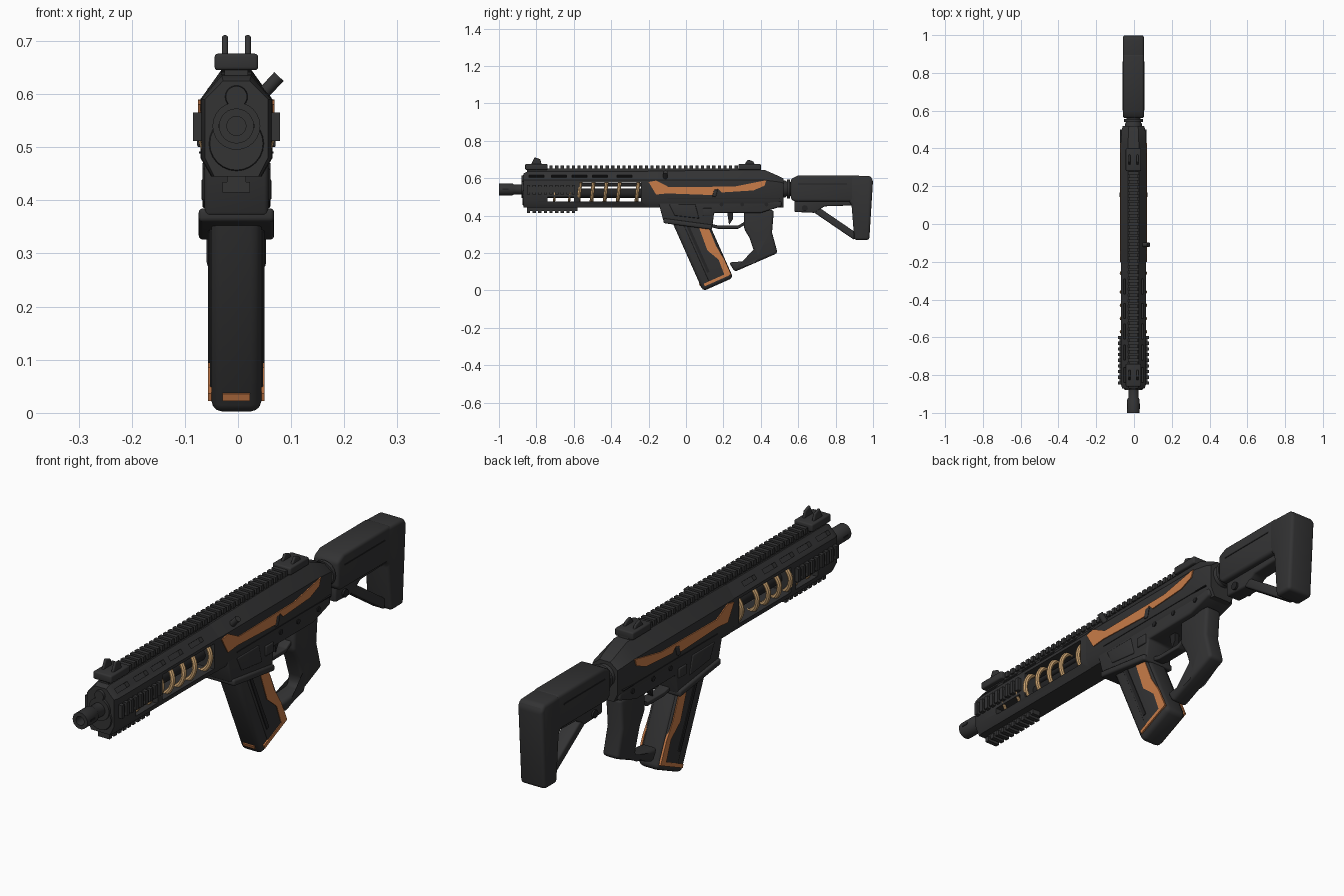
import bpy, bmesh, math
from mathutils import Vector

if "Cube" in bpy.data.objects:
    bpy.data.objects.remove(bpy.data.objects["Cube"])

# Shared dimensions: half widths, axis heights, plate thickness and magazine rake
GUARD, RECEIVER, LOWER, MAGAZINE, STOCK = .066, .068, .06, .047, .056
BORE, SKIN = .54, .004
RAKE = math.radians(24)
parts, cutters = [], []


def material(name, *rgb):
    mat = bpy.data.materials.new(name)
    mat.use_nodes = True
    mat.diffuse_color = (*rgb, 1)
    mat.node_tree.nodes["Principled BSDF"].inputs["Base Color"].default_value = (*rgb, 1)
    return mat


GREY = material("charcoal grey", .033, .033, .034)
BLACK = material("soft black", .017, .017, .018)
ORANGE = material("burnt orange", .58, .2, .065)
TAN = material("pale bronze", .62, .38, .17)


def add(name, bm, mat, bevel=0):
    bmesh.ops.recalc_face_normals(bm, faces=bm.faces)
    mesh = bpy.data.meshes.new(name)
    bm.to_mesh(mesh)
    bm.free()
    mesh.materials.append(mat)
    part = bpy.data.objects.new(name, mesh)
    bpy.context.collection.objects.link(part)
    if bevel:
        mod = part.modifiers.new("bevel", 'BEVEL')
        mod.width, mod.segments, mod.limit_method = bevel, 3, 'ANGLE'
    parts.append(part)
    return part


def loft(name, stations, mat):
    """Skin a row of (y, [(x, z)...]) sections and cap both ends."""
    bm = bmesh.new()
    rings = [[bm.verts.new((x, y, z)) for x, z in points] for y, points in stations]
    for near, far in zip(rings, rings[1:]):
        for i in range(len(near)):
            bm.faces.new((near[i - 1], near[i], far[i], far[i - 1]))
    bm.faces.new(rings[0])
    bm.faces.new(rings[-1])
    return add(name, bm, mat)


def lathe(name, profile, height, mat, sides=24):
    """Turn (y, radius) points about a lengthwise axis."""
    turns = [math.tau * i / sides for i in range(sides)]
    return loft(name, [(y, [(r * math.cos(t), height + r * math.sin(t)) for t in turns])
                       for y, r in profile], mat)


def prism(name, profile, start, end, mat, bevel=0):
    """Extrude a (y, z) outline sideways."""
    bm = bmesh.new()
    face = bm.faces.new([bm.verts.new((start, y, z)) for y, z in profile])
    grown = bmesh.ops.extrude_face_region(bm, geom=[face])["geom"]
    bmesh.ops.translate(bm, vec=(end - start, 0, 0),
                        verts=[v for v in grown if isinstance(v, bmesh.types.BMVert)])
    return add(name, bm, mat, bevel)


def slab(name, profile, half, mat=GREY, bevel=0):
    return prism(name, profile, -half, half, mat, bevel)


def pair(name, profile, inner, outer, mat=GREY, bevel=0):
    prism("left_" + name, profile, inner, outer, mat, bevel)
    prism("right_" + name, profile, -inner, -outer, mat, bevel)


def plate(name, profile, surface, mat):
    pair(name, profile, surface - SKIN, surface + SKIN, mat)


def rect(back, front, low, high):
    return [(back, low), (front, low), (front, high), (back, high)]


def strip(path, thickness):
    return path + [(y, z + thickness) for y, z in reversed(path)]


def raked(profile):
    """Place (across, down) points in the tilted frame of the magazine."""
    return [(-.08 + a * math.cos(RAKE) + d * math.sin(RAKE),
             .38 + a * math.sin(RAKE) - d * math.cos(RAKE)) for a, d in profile]


def rod(name, start, end, radius, mat):
    start, end = Vector(start), Vector(end)
    bm = bmesh.new()
    bmesh.ops.create_cone(bm, cap_ends=True, segments=16, radius1=radius, radius2=radius,
                          depth=(end - start).length)
    part = add(name, bm, mat)
    part.location = (start + end) / 2
    part.rotation_euler = (end - start).to_track_quat('Z', 'Y').to_euler()


def cut(target, cutter):
    parts.remove(cutter)
    cutters.append(cutter)
    cutter.hide_render = True
    mod = target.modifiers.new("cut", 'BOOLEAN')
    mod.object, mod.operation, mod.solver = cutter, 'DIFFERENCE', 'EXACT'


def section(width, top, shoulder=.59):
    """Eight-sided body section with a sloped roof and a tapered keel."""
    half = [(width * .42, top), (width, shoulder), (width, .48), (width * .7, .445)]
    return half + [(-x, z) for x, z in reversed(half)]


# Barrel, muzzle and gas plug
lathe("muzzle_device", [(-.87, .027), (-.92, .027), (-.93, .033), (-1, .033), (-1, .018), (-.93, .018)], BORE, GREY)
plate("muzzle_slot", rect(-.98, -.95, BORE - SKIN, BORE + SKIN), .03, BLACK)
lathe("muzzle_collar", [(-.86, .045), (-.88, .045)], BORE, GREY)
lathe("gas_plug", [(-.85, .024), (-.88, .02)], .595, GREY)
lathe("front_cap", [(-.86, .055), (-.875, .05)], .507, GREY)
lathe("inner_barrel", [(-.86, .026), (-.2, .026)], .52, BLACK)
lathe("gas_tube", [(-.86, .01), (-.2, .01)], .565, BLACK)

# Handguard with side windows and shoulder slots
guard = loft("handguard", [(-.87, section(GUARD * .9, .625)), (-.85, section(GUARD, .635)),
                           (-.2, section(GUARD, .635))], GREY)
cut(guard, slab("window_cutter", rect(-.57, -.24, .475, .578), .2))
cut(guard, slab("front_window_cutter", rect(-.74, -.6, .475, .5), .2))
for side in (1, -1):
    for y in (-.8, -.68, -.57, -.46, -.33):
        slot = slab("slot_cutter", rect(-.04, .04, -.018, .018), .009)
        slot.location = (side * .048, y, .612)
        slot.rotation_euler.y = side * math.radians(50)
        cut(guard, slot)

# Coils inside the handguard windows
for y in (-.7, -.62, -.57, -.5, -.43, -.36, -.26):
    bpy.ops.mesh.primitive_torus_add(major_segments=32, minor_segments=8, major_radius=.063,
                                     minor_radius=.006 if y < -.6 else .01, location=(0, y, .526),
                                     rotation=(math.radians(84), 0, 0))
    coil = bpy.context.object
    coil.name = "coil"
    coil.data.materials.append(TAN)
    parts.append(coil)

# Toothed rails: top, bottom and both sides
slab("top_rail", rect(-.85, .4, .63, .652), .022)
slab("bottom_rail", rect(-.85, -.58, .425, .45), .018)
pair("side_rail", rect(-.85, -.6, .525, .552), LOWER, .074)
for i in range(42):
    y = -.85 + i * .03
    slab("top_rail_tooth", rect(y, y + .017, .645, .667), .03)
    if i < 9:
        slab("bottom_rail_tooth", rect(y, y + .017, .415, .435), .026)
        pair("side_rail_tooth", rect(y, y + .017, .512, .565), GUARD, .082)

# Upper receiver
loft("upper_receiver", [(-.24, section(GUARD * .9, .63)), (-.2, section(RECEIVER, .638)),
                        (.42, section(RECEIVER, .645)), (.5, section(.062, .61, .58)),
                        (.52, section(STOCK, .6, .575))], GREY)
plate("painted_flash", [(-.2, .58), (-.16, .588), (-.09, .552), (.26, .556), (.43, .59), (.42, .56), (.36, .535),
                        (.19, .524), (.17, .545), (.14, .51), (-.1, .519), (-.16, .513)], RECEIVER, ORANGE)
pair("selector", [(.14, .5), (.16, .5), (.17, .54), (.15, .54)], GUARD, .074, GREY, SKIN)
plate("body_seam", rect(-.1, .5, .488, .492), RECEIVER - SKIN / 2, BLACK)
rod("charging_handle", (.04, -.11, .59), (.08, -.11, .633), .012, GREY)

# Lower receiver and magazine well
slab("lower_receiver", [(-.15, .48), (-.12, .37), (.14, .335), (.15, .415), (.4, .415), (.51, .45), (.51, .48)],
     LOWER, GREY, .008)
slab("magazine_well_lip", strip([(-.12, .36), (.14, .325)], .026), .071, GREY, .008)
pair("well_panel", [(-.09, .46), (.05, .46), (.07, .385), (-.06, .4)], STOCK, LOWER + SKIN, GREY, SKIN)
pair("catch_button", rect(.09, .14, .4, .44), STOCK, GUARD, GREY, SKIN)
for y in (.19, .3, .43):
    rod("receiver_pin", (-.064, y, .46), (.064, y, .46), .01, BLACK)

# Magazine with its groove and painted stripe
slab("magazine", raked(rect(0, .177, 0, .42)), MAGAZINE, GREY, .02)
pair("magazine_side", raked(rect(.05, .17, .06, .39)), .03, .05, GREY, SKIN)
plate("magazine_groove", raked(rect(.06, .075, .07, .34)), MAGAZINE + SKIN / 2, BLACK)
plate("painted_stripe", raked([(.12, .09), (.167, .07), (.162, .23), (.174, .31), (.174, .4), (.02, .4), (.02, .385),
                               (.14, .385), (.145, .3), (.11, .23)]), .049, ORANGE)
slab("front_band", raked(rect(-SKIN, SKIN, .375, .39)), .026, ORANGE)

# Pistol grip with the bar that joins it to the magazine
slab("pistol_grip", [(.31, .43), (.47, .43), (.46, .31), (.49, .2), (.26, .1), (.23, .15), (.36, .16), (.37, .19),
                     (.34, .28), (.31, .33)], .036, GREY, .014)

# Trigger and its guard
slab("trigger", [(.22, .42), (.25, .42), (.25, .38), (.23, .35)], .01, BLACK)
slab("trigger_guard", strip([(.13, .34), (.17, .33), (.28, .33), (.33, .36)], .018), .022, GREY, SKIN)

# Shoulder stock
lathe("buffer_tube", [(.5, .045), (.53, .045), (.54, .038), (.6, .038)], .543, GREY)
lathe("locking_ring", [(.54, .05), (.555, .05)], .543, GREY)
slab("stock_body", [(.56, .595), (.6, .616), (.9, .616), (.9, .475), (.58, .475), (.56, .49)], STOCK, GREY, .024)
slab("butt_pad", [(.86, .615), (.985, .612), (1, .59), (.98, .27), (.9, .27), (.885, .46), (.86, .49)],
     STOCK, GREY, .018)
slab("stock_rib", [(.58, .49), (.58, .42), (.69, .415), (.74, .45), (.9, .455), (.9, .49)], .032, GREY, .008)
slab("stock_strut", strip([(.68, .42), (.9, .27)], .045), .03, GREY, .008)
plate("stock_seam", rect(.6, .86, .568, .573), STOCK - SKIN / 2, BLACK)
rod("adjuster_pin", (-.04, .635, .44), (.04, .635, .44), .016, BLACK)

# Sights
for end, y, tip in (("front", -.8, .712), ("rear", .34, .7)):
    slab(end + "_sight_base", rect(y - .06, y + .06, .645, .676), .041, GREY, .006)
    pair(end + "_sight_ear", [(y - .03, .67), (y + .03, .67), (y + .02, tip - .01), (y - .01, tip)],
         .016, .027, GREY, SKIN)

# Apply modifiers, smooth the curved surfaces and centre the model
bpy.ops.object.select_all(action='DESELECT')
for part in parts:
    part.select_set(True)
bpy.context.view_layer.objects.active = parts[0]
bpy.ops.object.convert(target='MESH')
bpy.ops.object.shade_smooth_by_angle(angle=math.radians(35))
for cutter in cutters:
    bpy.data.objects.remove(cutter)
for part in parts:
    part.location.x -= .003
